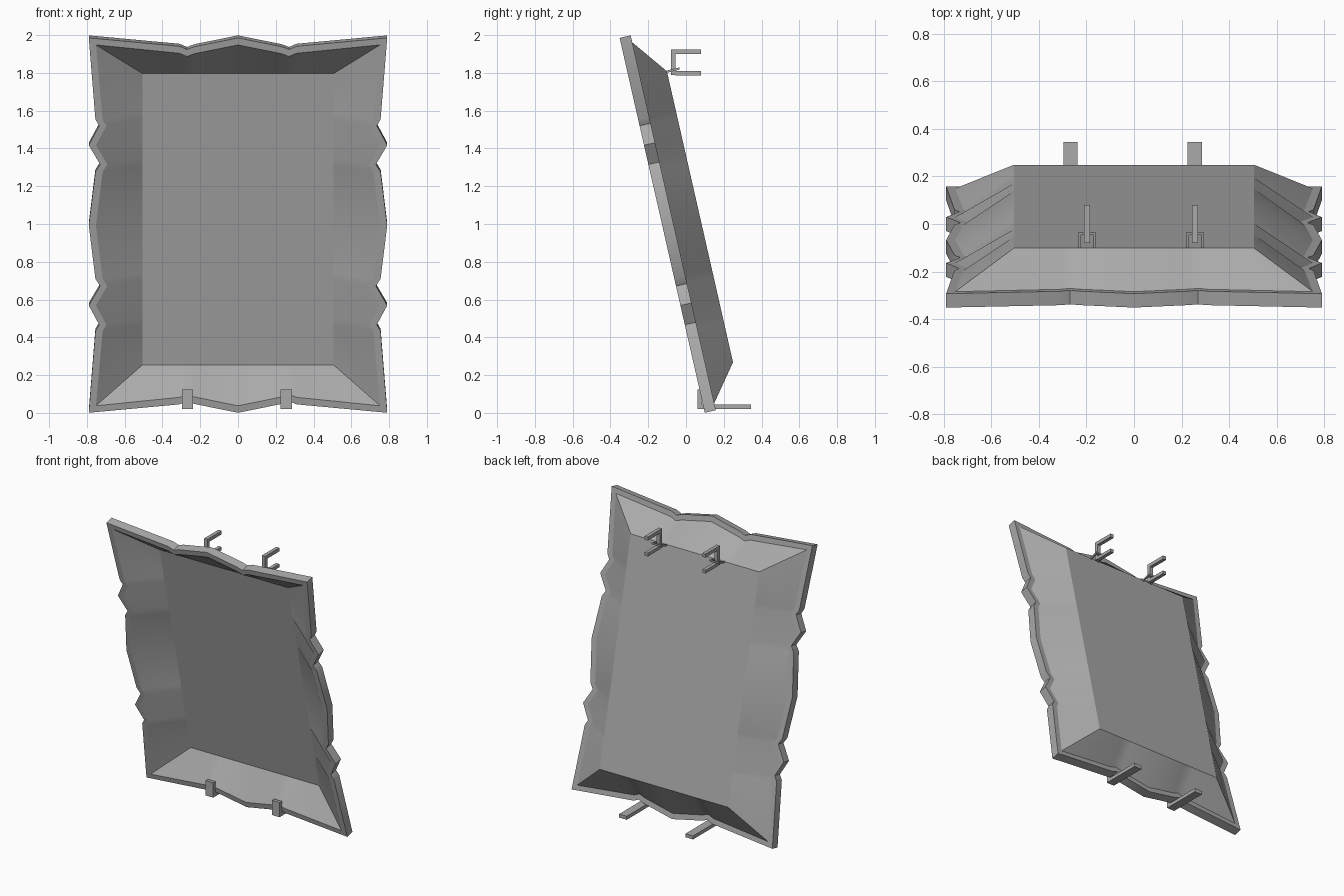
import bpy, bmesh, math

cube = bpy.data.objects.get("Cube")
if cube:
    bpy.data.objects.remove(cube)

grey = bpy.data.materials.new("plain_grey")
grey.use_nodes = True
colour = (0.4, 0.4, 0.4, 1)
grey.diffuse_color = colour
grey.node_tree.nodes["Principled BSDF"].inputs["Base Color"].default_value = colour


def make_object(name, bm):
    bmesh.ops.recalc_face_normals(bm, faces=bm.faces)
    mesh = bpy.data.meshes.new(name)
    bm.to_mesh(mesh)
    bm.free()
    mesh.materials.append(grey)
    obj = bpy.data.objects.new(name, mesh)
    bpy.context.collection.objects.link(obj)
    return obj


def full_ring(quarter):
    """Mirror a quarter outline, top middle to side middle, into a closed loop."""
    half = quarter + [(x, -v) for x, v in reversed(quarter[:-1])]
    return half + [(-x, v) for x, v in reversed(half[1:-1])]


# Tray: scalloped rim, sloping walls and flat floor
HALF_X, HALF_V = 0.79, 1.0175
FLOOR_X, FLOOR_V = 0.505, 0.79
RIM, DEPTH, THICK = 0.038, 0.145, 0.06
top_edge = [(0, HALF_V), (0.23, 0.97), (0.27, 0.955), (0.31, 0.972)]
corner = (HALF_X, HALF_V)
side_edge = [(0.755, 0.575), (0.735, 0.54), (0.79, 0.435), (0.73, 0.33),
             (0.755, 0.29), (HALF_X, 0)]

outer = full_ring(top_edge + [corner] + side_edge)
inner = full_ring([(x, v - RIM) for x, v in top_edge]
                  + [(HALF_X - RIM, HALF_V - RIM)]
                  + [(x - RIM, v) for x, v in side_edge])
floor = full_ring([(x, FLOOR_V) for x, v in top_edge]
                  + [(FLOOR_X, FLOOR_V)]
                  + [(FLOOR_X, v) for x, v in side_edge])

bm = bmesh.new()
layers = [(floor, DEPTH), (inner, 0), (outer, 0),
          (outer, THICK), (inner, THICK), (floor, DEPTH + THICK)]
rings = [[bm.verts.new((x, depth, v)) for x, v in ring] for ring, depth in layers]
for a, b in zip(rings, rings[1:]):
    for i in range(len(a)):
        j = (i + 1) % len(a)
        bm.faces.new((a[i], a[j], b[j], b[i]))
bm.faces.new(rings[0])
bm.faces.new(rings[-1])
tray = make_object("tray", bm)
tray.rotation_euler.x = math.radians(12.8)
tray.location = (0, -0.126, 0.993)
bpy.ops.object.select_all(action='DESELECT')
tray.select_set(True)
bpy.context.view_layer.objects.active = tray
bpy.ops.object.shade_smooth_by_angle(angle=math.radians(32))


def add_box(bm, x, y, z):
    """Add a box spanning the given (low, high) ranges."""
    verts = bmesh.ops.create_cube(bm, size=1)["verts"]
    for vert in verts:
        for axis, (low, high) in enumerate((x, y, z)):
            vert.co[axis] = low if vert.co[axis] < 0 else high
    return verts


# Lower supports: an upright lip with a long arm to the back
for side, cx in (("right", -0.267), ("left", 0.255)):
    bm = bmesh.new()
    span = (cx - 0.03, cx + 0.03)
    add_box(bm, span, (0.06, 0.085), (0.02, 0.125))
    add_box(bm, span, (0.085, 0.345), (0.02, 0.045))
    make_object("lower_support_" + side, bm)

# Upper hooks: a C of three bars held by a small sloping staple
for side, cx in (("right", -0.197), ("left", 0.257)):
    bm = bmesh.new()
    span = (cx - 0.013, cx + 0.013)
    add_box(bm, span, (-0.08, -0.056), (1.79, 1.925))
    add_box(bm, span, (-0.056, 0.08), (1.9, 1.925))
    add_box(bm, span, (-0.056, 0.08), (1.787, 1.81))
    make_object("upper_hook_" + side, bm)

    bm = bmesh.new()
    add_box(bm, (cx - 0.038, cx + 0.038), (-0.047, -0.035), (-0.006, 0.006))
    for s in (-1, 1):
        ends = sorted((cx + s * 0.026, cx + s * 0.038))
        add_box(bm, ends, (-0.1, -0.047), (-0.006, 0.006))
    for vert in bm.verts:
        vert.co.z += 1.823 + 0.25 * (vert.co.y + 0.035)
    make_object("hook_staple_" + side, bm)
